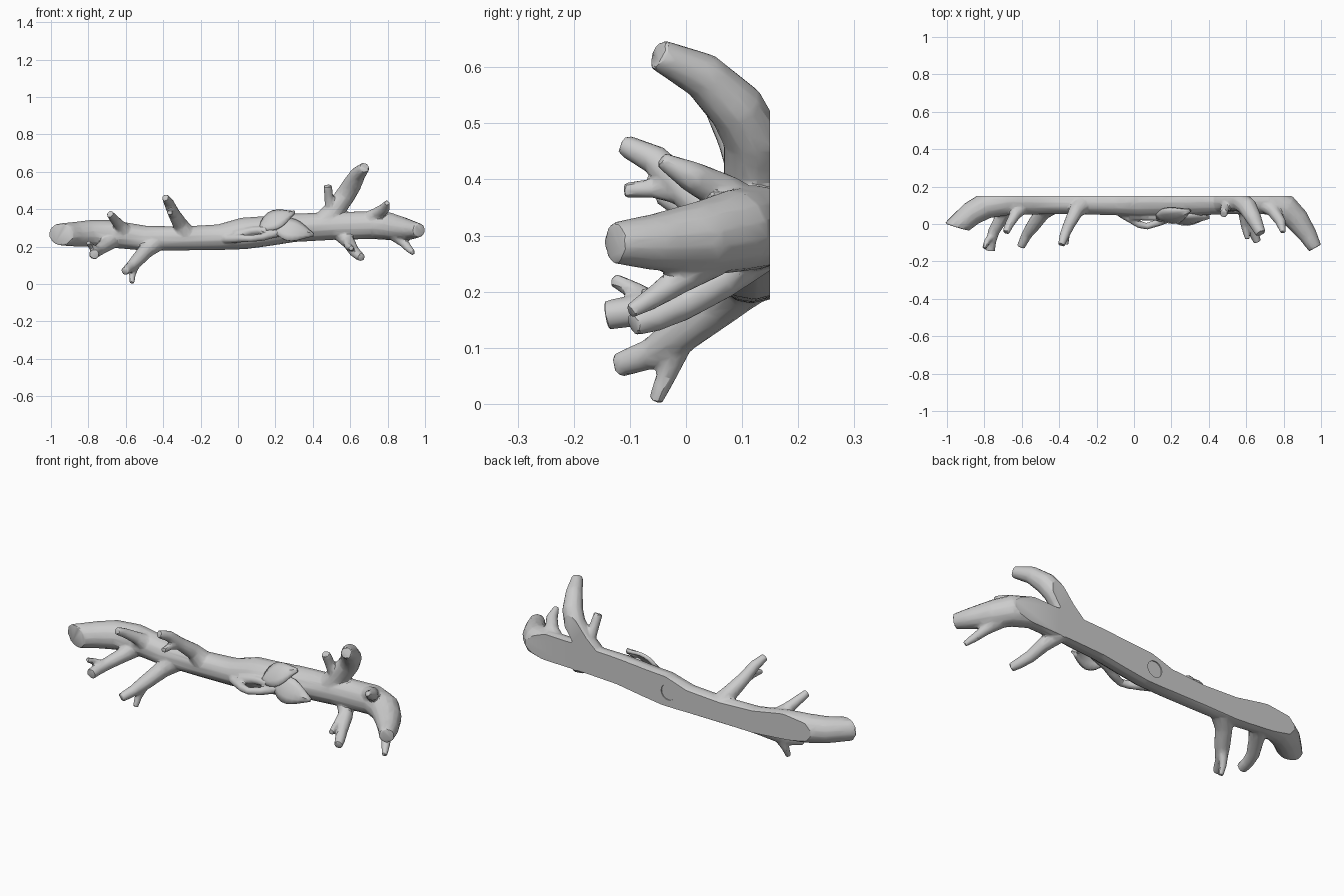
import bpy, bmesh, math
from mathutils import Vector

cube = bpy.data.objects.get("Cube")
if cube:
    bpy.data.objects.remove(cube, do_unlink=True)

BACK = 0.15  # flat wall side

grey = bpy.data.materials.new("grey wood")
grey.use_nodes = True
colour = (0.6, 0.6, 0.6, 1)
grey.diffuse_color = colour
grey.node_tree.nodes["Principled BSDF"].inputs["Base Color"].default_value = colour


def add_object(name, bm):
    mesh = bpy.data.meshes.new(name)
    bmesh.ops.recalc_face_normals(bm, faces=bm.faces)
    bm.to_mesh(mesh)
    bm.free()
    mesh.materials.append(grey)
    obj = bpy.data.objects.new(name, mesh)
    bpy.context.collection.objects.link(obj)
    return obj


def tube(bm, points, sides=12):
    """Capped limb through (x, y, z, radius) points."""
    pos = [Vector(p[:3]) for p in points]
    last = len(pos) - 1
    rings, side, old = [], None, None
    for i, p in enumerate(pos):
        tangent = (pos[min(i + 1, last)] - pos[max(i - 1, 0)]).normalized()
        if side is None:
            side = tangent.orthogonal().normalized()
        else:
            side = old.rotation_difference(tangent) @ side
        old, up = tangent, tangent.cross(side)
        ring = []
        for k in range(sides):
            a = math.tau * k / sides
            ring.append(bm.verts.new(p + (side * math.cos(a) + up * math.sin(a)) * points[i][3]))
        rings.append(ring)
    for a, b in zip(rings, rings[1:]):
        for k in range(sides):
            n = (k + 1) % sides
            bm.faces.new((a[k], a[n], b[n], b[k]))
    bm.faces.new(rings[0][::-1])
    bm.faces.new(rings[-1])


def shade(obj, angle=28):
    bpy.ops.object.select_all(action="DESELECT")
    obj.select_set(True)
    bpy.context.view_layer.objects.active = obj
    bpy.ops.object.shade_smooth_by_angle(angle=math.radians(angle))


wood = bmesh.new()

# Main limb, bending forward at both ends
tube(wood, [
    (-1.04, -.11, .262, .058), (-.95, -.015, .265, .059), (-.87, .055, .266, .066),
    (-.79, .1, .27, .072), (-.68, .12, .268, .074), (-.5, .118, .245, .067),
    (-.3, .115, .243, .064), (-.1, .115, .25, .069), (.03, .12, .27, .085),
    (.15, .12, .282, .081), (.3, .12, .3, .076), (.5, .125, .309, .074),
    (.72, .125, .315, .075), (.81, .085, .308, .074), (.87, .025, .295, .066),
    (.93, -.06, .288, .05), (.968, -.128, .287, .037)], 14)

# Slanted saw cut across one end
cut = bmesh.ops.bisect_plane(wood, geom=wood.verts[:] + wood.edges[:] + wood.faces[:],
                             plane_co=(-.95, -.015, .265), plane_no=(-.29, -.95, -.05),
                             clear_outer=False)
for v in [v for v in wood.verts if v.co.x < -.8
          and (v.co - Vector((-.95, -.015, .265))).dot(Vector((-.29, -.95, -.05))) > 1e-4]:
    wood.verts.remove(v)
bmesh.ops.holes_fill(wood, edges=[e for e in wood.edges if e.is_boundary], sides=0)

# Large upright limb and its stub
tube(wood, [(.46, .125, .32, .07), (.52, .122, .4, .055), (.575, .118, .475, .053),
            (.607, .09, .527, .051), (.64, .03, .585, .042), (.677, -.05, .623, .028)])
tube(wood, [(.5, .11, .4, .035), (.485, .08, .47, .024), (.48, .055, .525, .022)])

# Upper twigs
tube(wood, [(-.27, .11, .25, .06), (-.31, .07, .32, .04), (-.345, 0, .38, .032),
            (-.37, -.055, .435, .027), (-.388, -.112, .462, .019)])
tube(wood, [(-.345, .01, .375, .026), (-.36, -.06, .384, .017), (-.365, -.11, .38, .014)])
tube(wood, [(-.6, .1, .27, .05), (-.635, .05, .315, .03), (-.665, 0, .35, .024),
            (-.685, -.045, .375, .019)])
tube(wood, [(.69, .11, .34, .045), (.745, .07, .375, .035), (.785, .01, .405, .028),
            (.797, -.045, .435, .014)])

# Forked twigs below
tube(wood, [(-.43, .11, .23, .055), (-.49, .06, .18, .042), (-.54, -.01, .125, .036),
            (-.575, -.06, .09, .028), (-.605, -.122, .068, .022)])
tube(wood, [(-.545, -.01, .115, .026), (-.565, -.035, .05, .018), (-.567, -.055, .004, .013)])
tube(wood, [(-.67, .1, .24, .05), (-.71, .03, .205, .036), (-.75, -.04, .178, .031),
            (-.765, -.095, .165, .028), (-.77, -.142, .158, .027)])
tube(wood, [(-.755, -.06, .18, .022), (-.785, -.09, .2, .017), (-.8, -.13, .222, .012)])
tube(wood, [(.55, .12, .27, .045), (.595, .06, .218, .034), (.62, -.01, .175, .029),
            (.645, -.06, .152, .025), (.66, -.095, .142, .021)])
tube(wood, [(.585, .06, .23, .027), (.59, -.01, .2, .019), (.608, -.08, .19, .014)])
tube(wood, [(.85, .04, .265, .045), (.885, -.01, .222, .026), (.917, -.065, .185, .019),
            (.937, -.1, .165, .013)])

# Vine looping off the front
tube(wood, [(-.07, .06, .242, .025), (-.01, .025, .243, .024), (.03, -.003, .244, .02),
            (.07, -.012, .243, .018), (.13, .008, .25, .02), (.19, .03, .268, .022),
            (.27, .045, .285, .022), (.36, .065, .3, .02)])
tube(wood, [(-.02, .045, .262, .024), (.08, .04, .285, .022), (.16, .035, .29, .02),
            (.23, .03, .275, .016)])

branch = add_object("branch", wood)

# Fuse the limbs, then reduce to carved-looking facets
remesh = branch.modifiers.new("fuse", "REMESH")
remesh.mode = "VOXEL"
remesh.voxel_size = 0.006
smooth = branch.modifiers.new("soften", "SMOOTH")
smooth.iterations = 2
reduce = branch.modifiers.new("facets", "DECIMATE")
reduce.ratio = 0.07

# Cut the flat back and a round mounting recess
bm = bmesh.new()
bmesh.ops.create_cube(bm, size=1)
wall_cutter = add_object("wall_cutter", bm)
wall_cutter.scale = (3, 1, 3)
wall_cutter.location.y = BACK + .5
bm = bmesh.new()
bmesh.ops.create_cone(bm, cap_ends=True, segments=32, radius1=.042, radius2=.042, depth=.03)
recess_cutter = add_object("recess_cutter", bm)
recess_cutter.location = (0, BACK + .01, .27)
recess_cutter.rotation_euler.x = math.pi / 2
for cutter in (wall_cutter, recess_cutter):
    cutter.hide_render = True
    carve = branch.modifiers.new("carve", "BOOLEAN")
    carve.operation = "DIFFERENCE"
    carve.solver = "EXACT"
    carve.object = cutter

bpy.context.view_layer.update()
shaped = bpy.data.meshes.new_from_object(branch.evaluated_get(bpy.context.evaluated_depsgraph_get()))
branch.modifiers.clear()
branch.data = shaped
for cutter in (wall_cutter, recess_cutter):
    bpy.data.objects.remove(cutter, do_unlink=True)
shade(branch)


def leaf(name, base, tip, width, facing):
    """Pointed leaf with a raised middle and a slight bow."""
    base, tip, facing = Vector(base), Vector(tip), Vector(facing).normalized()
    across = (tip - base).cross(facing).normalized()
    bm = bmesh.new()
    rows, steps = [], 8
    for i in range(steps + 1):
        t = i / steps
        half = width * max(math.sin(math.pi * t ** .8), .03)
        mid = base.lerp(tip, t) + facing * .02 * math.sin(math.pi * t)
        rows.append([bm.verts.new(mid + across * half * s - facing * .012 * abs(s))
                     for s in (-1, -.5, 0, .5, 1)])
    for a, b in zip(rows, rows[1:]):
        for k in range(4):
            bm.faces.new((a[k], a[k + 1], b[k + 1], b[k]))
    obj = add_object(name, bm)
    solid = obj.modifiers.new("thickness", "SOLIDIFY")
    solid.thickness = .018
    solid.offset = 0
    shade(obj, 40)


leaf("upper_leaf", (.12, .035, .3), (.3, .07, .385), .06, (.1, -.7, .7))
leaf("lower_leaf", (.19, .03, .3), (.4, .035, .265), .064, (.1, -.9, .4))
